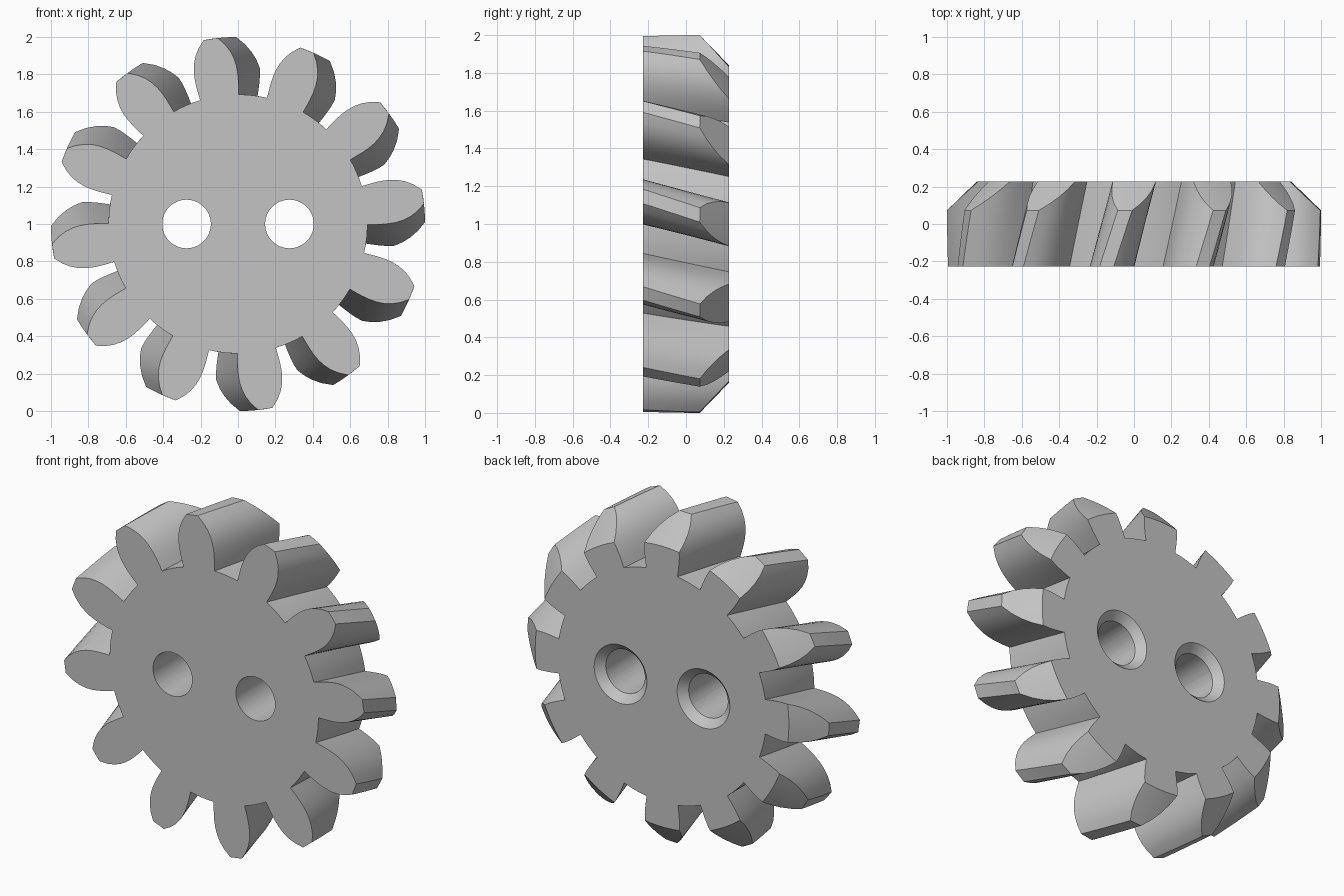
import bpy, bmesh
from math import cos, sin, radians, pi

TEETH, ROOT, TIP = 12, 0.692, 1.0
HALF = 0.227                 # half thickness
TWIST = radians(8.5)         # helix twist from front to back
START = radians(98.4)        # angle of the first tooth on the front
SLICES, STEPS = 10, 8

old = bpy.data.objects.get("Cube")
if old:
    bpy.data.objects.remove(old, do_unlink=True)

grey = bpy.data.materials.new("plain grey")
grey.use_nodes = True
colour = (0.55, 0.55, 0.55, 1)
grey.diffuse_color = colour
grey.node_tree.nodes["Principled BSDF"].inputs["Base Color"].default_value = colour


def half_width(t):
    """Half the angular width of a tooth, from root (0) to tip (1)."""
    return radians(8.6 - 6.4 * t ** 3)


def gear_profile():
    """Closed outline as (radius, angle) pairs."""
    pitch = 2 * pi / TEETH
    flank = [(ROOT + (TIP - ROOT) * i / STEPS, half_width(i / STEPS))
             for i in range(STEPS + 1)]
    gap = pitch - 2 * half_width(0)
    points = []
    for n in range(TEETH):
        mid = START + n * pitch
        points += [(r, mid - a) for r, a in flank]
        points += [(r, mid + a) for r, a in reversed(flank)]
        points += [(ROOT, mid + half_width(0) + gap * k / 4) for k in (1, 2, 3)]
    return points


def make_gear():
    bm = bmesh.new()
    rings = []
    outline = gear_profile()
    for s in range(SLICES + 1):
        f = s / SLICES
        y = HALF * (2 * f - 1)
        rings.append([bm.verts.new((r * cos(a - TWIST * f), y,
                                    1 + r * sin(a - TWIST * f)))
                      for r, a in outline])
    count = len(outline)
    for lower, upper in zip(rings, rings[1:]):
        for i in range(count):
            j = (i + 1) % count
            bm.faces.new((lower[i], lower[j], upper[j], upper[i]))
    bm.faces.new(rings[0])
    bm.faces.new(rings[-1])
    bmesh.ops.recalc_face_normals(bm, faces=bm.faces)
    mesh = bpy.data.meshes.new("helical_gear")
    bm.to_mesh(mesh)
    bm.free()
    obj = bpy.data.objects.new("helical_gear", mesh)
    bpy.context.collection.objects.link(obj)
    mesh.materials.append(grey)
    return obj


def cut(target, operation, x, y, front_radius, back_radius, depth, sides):
    """Apply a boolean with a cone lying along y, then drop the cone."""
    bpy.ops.mesh.primitive_cone_add(
        vertices=sides, radius1=front_radius, radius2=back_radius,
        depth=depth, location=(x, y, 1), rotation=(-pi / 2, 0, 0))
    cutter = bpy.context.object
    cutter.hide_render = True
    cutter.data.materials.append(grey)
    mod = target.modifiers.new("cut", 'BOOLEAN')
    mod.operation, mod.object, mod.solver = operation, cutter, 'EXACT'
    bpy.context.view_layer.objects.active = target
    bpy.ops.object.modifier_apply(modifier=mod.name)
    bpy.data.objects.remove(cutter, do_unlink=True)


gear = make_gear()

# Conical chamfer across the back of the teeth
cut(gear, 'INTERSECT', 0, 0, 1.41, 0.74, 0.65, 144)

# Two through holes, countersunk at the back
for x in (-0.275, 0.275):
    cut(gear, 'DIFFERENCE', x, 0, 0.13, 0.13, 1, 48)
    cut(gear, 'DIFFERENCE', x, HALF - 0.015, 0.125, 0.195, 0.07, 48)

# Smooth the curved flanks and bores, keep the edges crisp
bpy.ops.object.select_all(action='DESELECT')
gear.select_set(True)
bpy.context.view_layer.objects.active = gear
bpy.ops.object.shade_smooth_by_angle(angle=radians(25))
